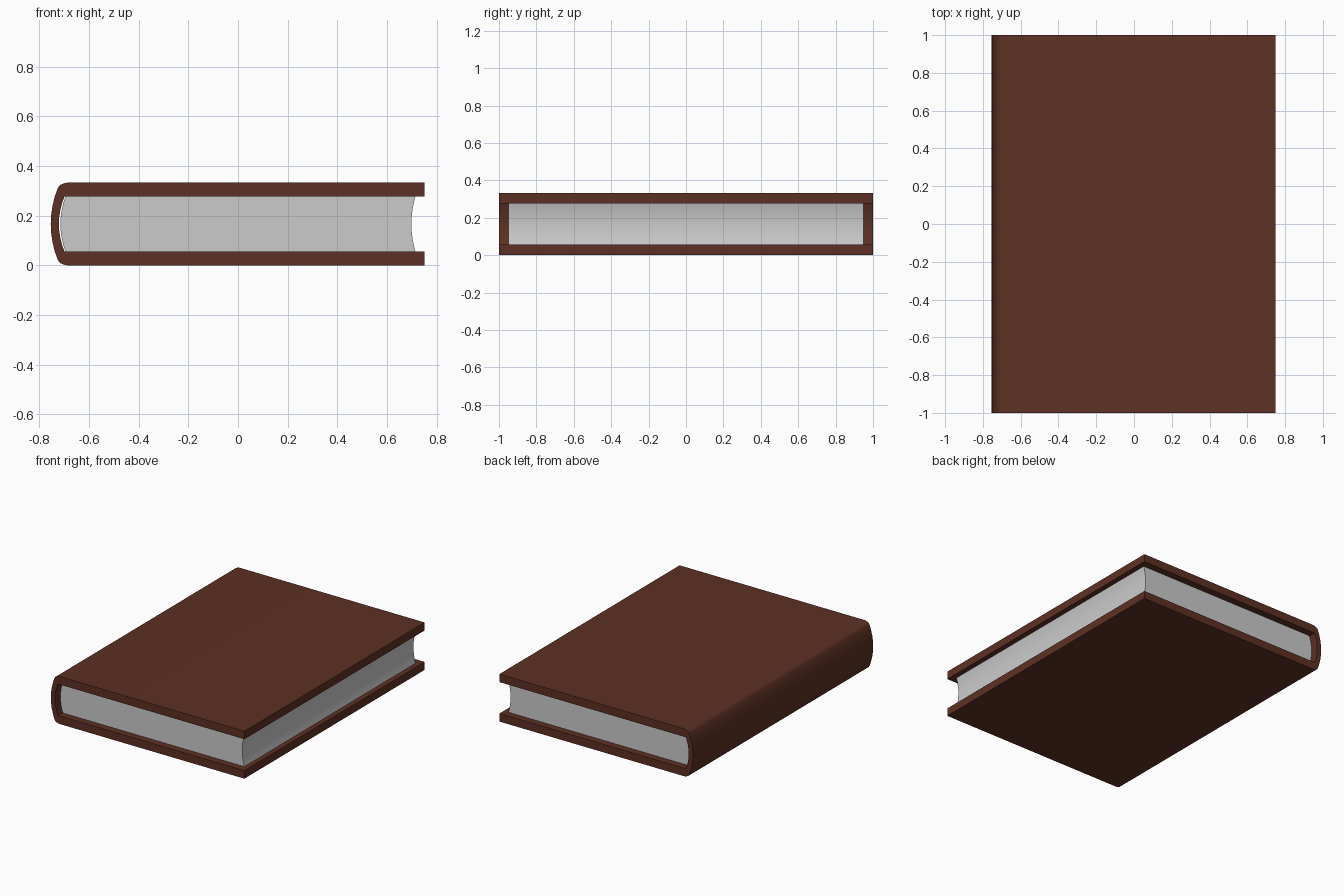
import bpy
import bmesh
import math

if "Cube" in bpy.data.objects:
    bpy.data.objects.remove(bpy.data.objects["Cube"])

HEIGHT = 0.333
MID = HEIGHT / 2
INNER_LOW, INNER_HIGH = 0.056, 0.277


def arc(x_edge, x_mid, z0, z1, steps=8):
    """Shallow bow in the xz plane from z0 to z1, reaching x_mid halfway."""
    pts = []
    for i in range(steps + 1):
        t = i / steps
        pts.append((x_edge + (x_mid - x_edge) * (1 - (2 * t - 1) ** 2), z0 + (z1 - z0) * t))
    return pts


def extrude_profile(name, profile, half_length):
    """Closed xz profile extruded along y."""
    bm = bmesh.new()
    face = bm.faces.new([bm.verts.new((x, -half_length, z)) for x, z in profile])
    result = bmesh.ops.extrude_face_region(bm, geom=[face])
    verts = [v for v in result["geom"] if isinstance(v, bmesh.types.BMVert)]
    bmesh.ops.translate(bm, verts=verts, vec=(0, 2 * half_length, 0))
    bmesh.ops.recalc_face_normals(bm, faces=bm.faces)
    mesh = bpy.data.meshes.new(name)
    bm.to_mesh(mesh)
    bm.free()
    obj = bpy.data.objects.new(name, mesh)
    bpy.context.collection.objects.link(obj)
    bpy.ops.object.select_all(action="DESELECT")
    obj.select_set(True)
    bpy.context.view_layer.objects.active = obj
    bpy.ops.object.shade_smooth_by_angle(angle=math.radians(35))
    return obj


# Cover: two boards joined by a rounded spine, one C-shaped profile
lower_corner = [(-0.685, 0.0), (-0.702, 0.003), (-0.717, 0.010)]
upper_corner = [(x, HEIGHT - z) for x, z in reversed(lower_corner)]
spine_outer = arc(-0.726, -0.754, 0.022, HEIGHT - 0.022)
spine_inner = arc(-0.699, -0.721, INNER_HIGH, INNER_LOW)
cover_profile = (
    [(0.75, 0.0)] + lower_corner + spine_outer + upper_corner
    + [(0.75, HEIGHT), (0.75, INNER_HIGH)] + spine_inner + [(0.75, INNER_LOW)]
)
cover = extrude_profile("cover", cover_profile, 1.0)

leather = bpy.data.materials.new("brown_leather")
leather.diffuse_color = (0.11, 0.03, 0.017, 1.0)
leather.use_nodes = True
leather.node_tree.nodes["Principled BSDF"].inputs["Base Color"].default_value = leather.diffuse_color
cover.data.materials.append(leather)

# Page block: bulges toward the spine, hollowed at the fore edge
page_profile = (
    arc(-0.695, -0.715, INNER_LOW, INNER_HIGH)
    + arc(0.714, 0.698, INNER_HIGH, INNER_LOW)
)
extrude_profile("page_block", page_profile, 0.95)
